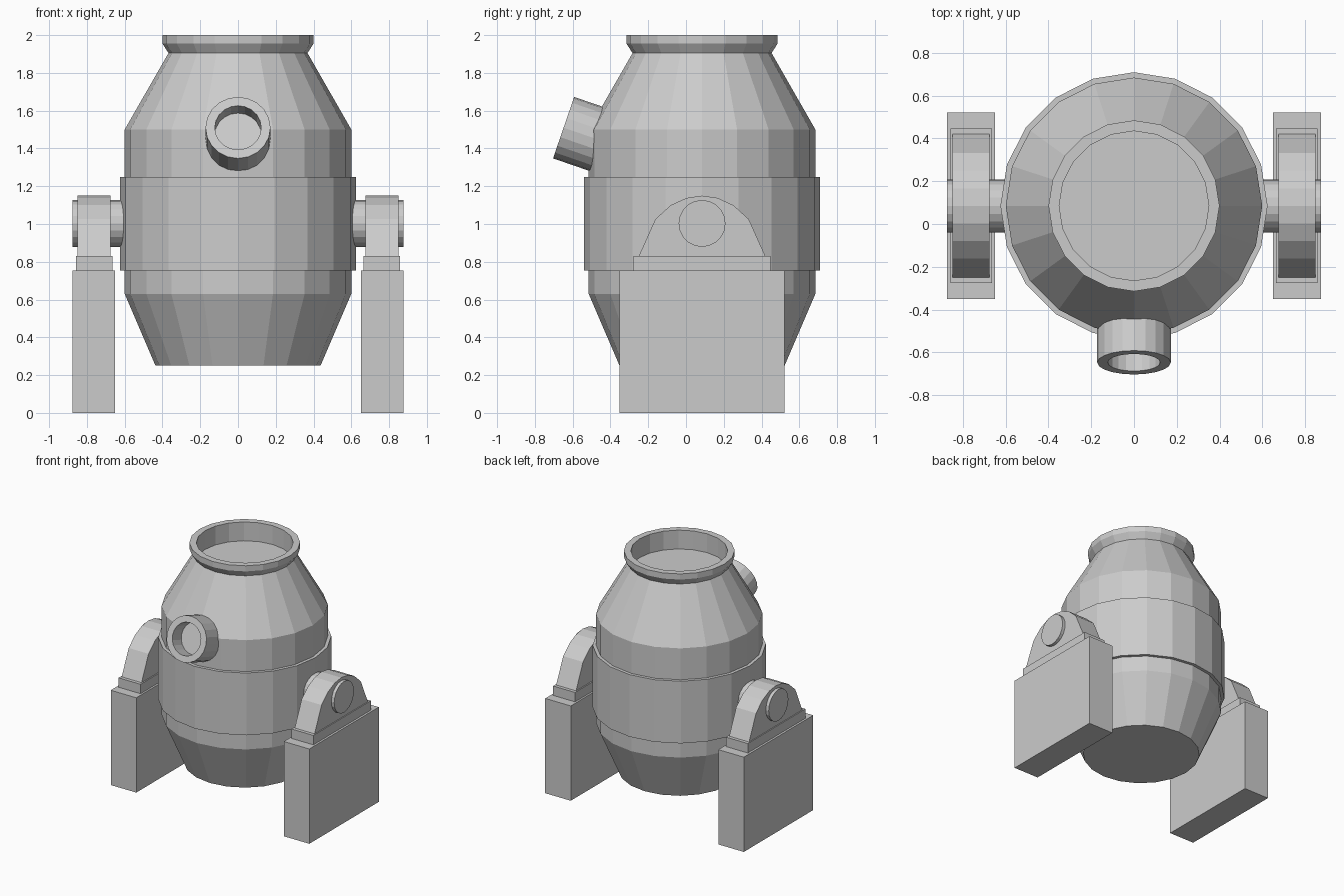
import bpy, bmesh
from math import sin, cos, tau, atan2
from mathutils import Matrix, Vector

if "Cube" in bpy.data.objects:
    bpy.data.objects.remove(bpy.data.objects["Cube"])

CY = 0.085   # y of the vessel axis
SIDES = 20


def finish(name, bm):
    bmesh.ops.recalc_face_normals(bm, faces=bm.faces)
    mesh = bpy.data.meshes.new(name)
    bm.to_mesh(mesh)
    bm.free()
    obj = bpy.data.objects.new(name, mesh)
    bpy.context.collection.objects.link(obj)
    return obj


def lathe(name, profile, matrix):
    """Closed solid turned round local z from (radius, height) points."""
    bm = bmesh.new()
    rings = [[bm.verts.new((r * cos(tau * i / SIDES), r * sin(tau * i / SIDES), z))
              for i in range(SIDES)] for r, z in profile]
    for a, b in zip(rings, rings[1:]):
        for i in range(SIDES):
            j = (i + 1) % SIDES
            bm.faces.new((a[i], a[j], b[j], b[i]))
    bm.faces.new(rings[0][::-1])
    bm.faces.new(rings[-1])
    bm.transform(matrix)
    return finish(name, bm)


def extrude_x(name, outline, x0, x1):
    """Prism along x from a (y, z) outline, with y measured from the axis."""
    bm = bmesh.new()
    face = bm.faces.new([bm.verts.new((x0, CY + y, z)) for y, z in outline])
    new = bmesh.ops.extrude_face_region(bm, geom=[face])["geom"]
    bmesh.ops.translate(bm, vec=(x1 - x0, 0, 0),
                        verts=[v for v in new if isinstance(v, bmesh.types.BMVert)])
    return finish(name, bm)


def rect(half, z0, z1):
    return [(-half, z0), (half, z0), (half, z1), (-half, z1)]


def mirror_x(x0, x1, side):
    return x0 * side, x1 * side


axis = Matrix.Translation((0, CY, 0))

# Vessel with rolled lip and recessed top
lathe("vessel", [(0.437, 0.25), (0.6, 0.63), (0.6, 1.5), (0.368, 1.905),
                 (0.4, 1.955), (0.4, 2.0), (0.35, 2.0), (0.35, 1.85)], axis)

# Band round the middle
lathe("trunnion_band", [(0.625, 0.755), (0.625, 1.25)], axis)

# Angled pouring spout with blind hole
direction = Vector((0, -0.945, 0.325)).normalized()
spout = (Matrix.Translation((0, -0.648, 1.51))
         @ Matrix.Rotation(atan2(-direction.y, direction.z), 4, 'X'))
lathe("spout", [(0.172, -0.26), (0.172, 0), (0.123, 0), (0.123, -0.12)], spout)

# Supports on both sides
half_arch = [(0.335, 0.83), (0.247, 1.026), (0.165, 1.1), (0.082, 1.138)]
arch = half_arch + [(0, 1.15)] + [(-y, z) for y, z in reversed(half_arch)]
for label, side in (("right", 1), ("left", -1)):
    extrude_x(label + "_pillar", rect(0.437, 0, 0.755), *mirror_x(0.65, 0.875, side))
    extrude_x(label + "_bearing_plate", rect(0.362, 0.755, 0.83), *mirror_x(0.665, 0.858, side))
    extrude_x(label + "_bearing_block", arch, *mirror_x(0.675, 0.85, side))
    pin = Matrix.Translation((0, CY, 1.003)) @ Matrix.Rotation(side * tau / 4, 4, 'Y')
    lathe(label + "_trunnion_pin", [(0.124, 0.55), (0.124, 0.875)], pin)
